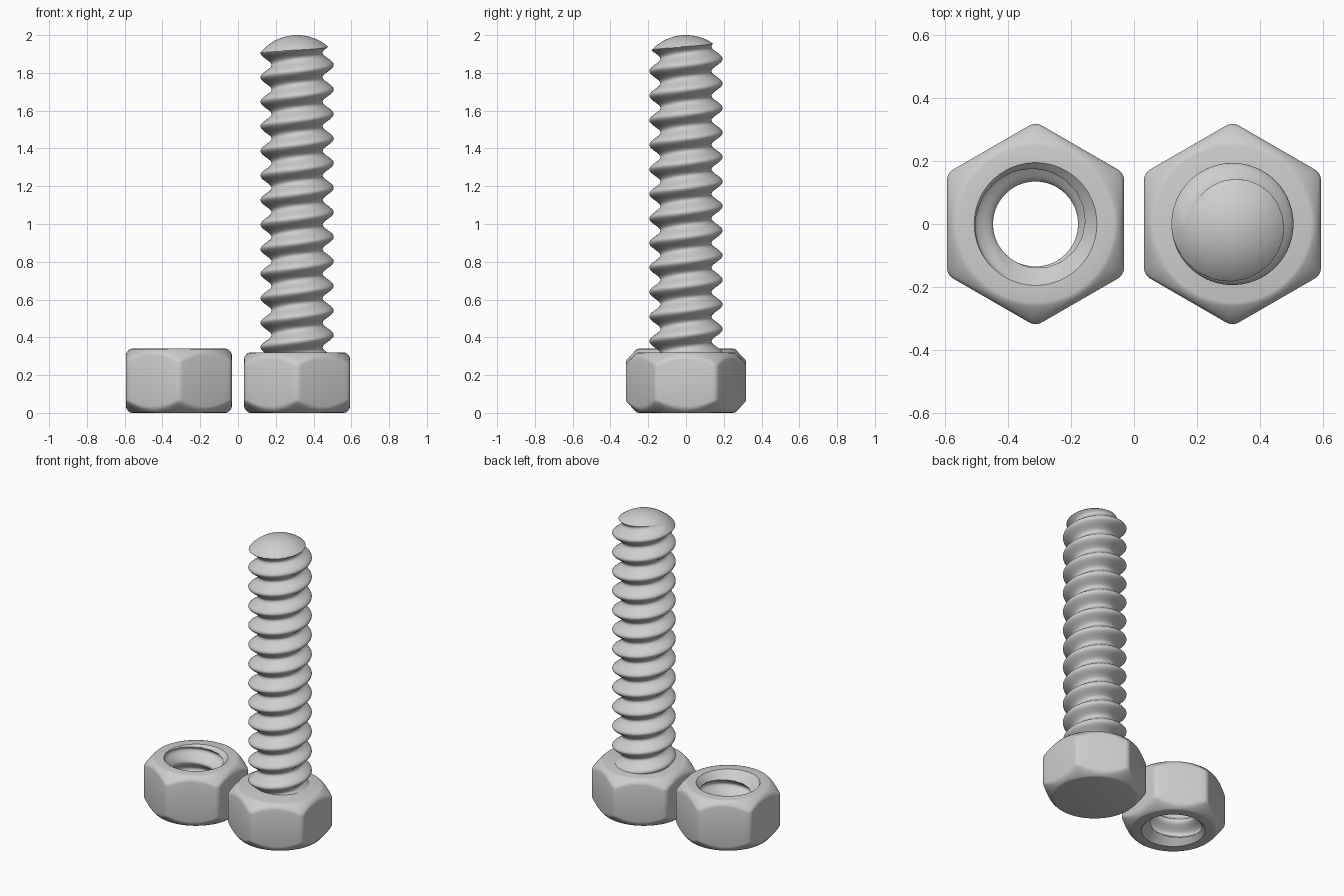
import bpy, bmesh, math

if "Cube" in bpy.data.objects:
    bpy.data.objects.remove(bpy.data.objects["Cube"])

APOTHEM, CORNER = 0.281, 0.038       # hex half-width across flats, corner rounding
ROOT, CREST, PITCH = 0.135, 0.194, 0.13
TAU = math.tau

steel = bpy.data.materials.new("plain grey steel")
steel.diffuse_color = (0.62, 0.62, 0.62, 1)
steel.use_nodes = True
steel.node_tree.nodes["Principled BSDF"].inputs["Base Color"].default_value = steel.diffuse_color


def thread(theta, z, z0):
    """Radius of a right-hand thread whose crest passes z0 at angle zero."""
    wave = 0.5 + 0.5 * math.cos(TAU * (z - z0) / PITCH - theta)
    return ROOT + (CREST - ROOT) * wave


def hex_outline():
    """Rounded hexagon, points to front and back, as (angle, radius) pairs."""
    pts, flat_steps = [], 10
    rc = (APOTHEM - CORNER) / math.cos(math.pi / 6)
    corners = []
    for k in range(6):
        phi = math.radians(90 + 60 * k)
        arc = []
        for i in range(7):
            a = phi + math.radians(-30 + 10 * i)
            arc.append((rc * math.cos(phi) + CORNER * math.cos(a),
                        rc * math.sin(phi) + CORNER * math.sin(a)))
        corners.append(arc)
    for k in range(6):
        pts += corners[k]
        a, b = corners[k][-1], corners[(k + 1) % 6][0]
        for i in range(1, flat_steps):
            t = i / flat_steps
            pts.append((a[0] + (b[0] - a[0]) * t, a[1] + (b[1] - a[1]) * t))
    return [(math.atan2(y, x), math.hypot(x, y)) for x, y in pts]


def skin(name, rings, x, closed=False, cap_start=False, cap_end=False):
    """Bridge rings of (angle, radius, z) points into one smooth object."""
    bm = bmesh.new()
    loops = [[bm.verts.new((r * math.cos(t), r * math.sin(t), z)) for t, r, z in ring]
             for ring in rings]
    n = len(loops[0])
    pairs = list(zip(loops, loops[1:]))
    if closed:
        pairs.append((loops[-1], loops[0]))
    for lo, hi in pairs:
        for i in range(n):
            j = (i + 1) % n
            bm.faces.new((lo[i], lo[j], hi[j], hi[i]))
    if cap_start:
        bm.faces.new(loops[0][::-1])
    if cap_end:
        bm.faces.new(loops[-1])
    bmesh.ops.recalc_face_normals(bm, faces=bm.faces)
    mesh = bpy.data.meshes.new(name)
    bm.to_mesh(mesh)
    bm.free()
    mesh.materials.append(steel)
    obj = bpy.data.objects.new(name, mesh)
    obj.location.x = x
    bpy.context.collection.objects.link(obj)
    bpy.ops.object.select_all(action='DESELECT')
    obj.select_set(True)
    bpy.context.view_layer.objects.active = obj
    bpy.ops.object.shade_smooth_by_angle(angle=math.radians(35))
    return obj


def hex_rings(h):
    """Outer rings of a hex body, bottom to top, with turned chamfers."""
    flat_r = 0.257

    def drop(r):
        return max(0.0, r - flat_r)

    half = [[(t, flat_r - 0.008, 0.0) for t, R in OUTLINE],
            [(t, flat_r + 0.004, 0.003) for t, R in OUTLINE]]
    # chamfer edge: inner, middle and outer ring of a soft rounding
    for inset, sink in ((0.010, 0.0), (0.003, 0.002), (0.0, 0.012)):
        half.append([(t, R - inset, drop(R - inset) + sink) for t, R in OUTLINE])
    top = [[(t, r, h - z) for t, r, z in ring] for ring in reversed(half)]
    return half + top


OUTLINE = hex_outline()

# Bolt head
skin("bolt_head", hex_rings(0.32), 0.313, cap_start=True, cap_end=True)

# Threaded shaft, trimmed by a spherical end
DOME, TOP, SEG, ROWS = 0.25, 2.0, 80, 230
levels = [0.29 + (1.88 - 0.29) * i / ROWS for i in range(ROWS + 1)]
a_max = math.acos(1 - (TOP - 1.88) / DOME)
levels += [TOP - DOME * (1 - math.cos(a_max * (1 - i / 60))) for i in range(1, 60)]
shaft = []
for z in levels:
    limit = math.sqrt(max(0.0, DOME ** 2 - (DOME - TOP + z) ** 2)) if z > TOP - DOME else 1.0
    shaft.append([(TAU * i / SEG, min(limit, thread(TAU * i / SEG, z, 1.842)), z)
                  for i in range(SEG)])
skin("bolt_threaded_shaft", shaft, 0.313, cap_start=True, cap_end=True)

# Nut: hex body with a countersunk threaded hole
H, STEPS = 0.34, 90
nut = hex_rings(H)
for i in range(STEPS + 1):
    z = H * (1 - i / STEPS)
    sink = CREST + 0.001 - min(z, H - z)
    nut.append([(t, max(sink, thread(t, z, 0.26)), z) for t, R in OUTLINE])
skin("nut", nut, -0.313, closed=True)
